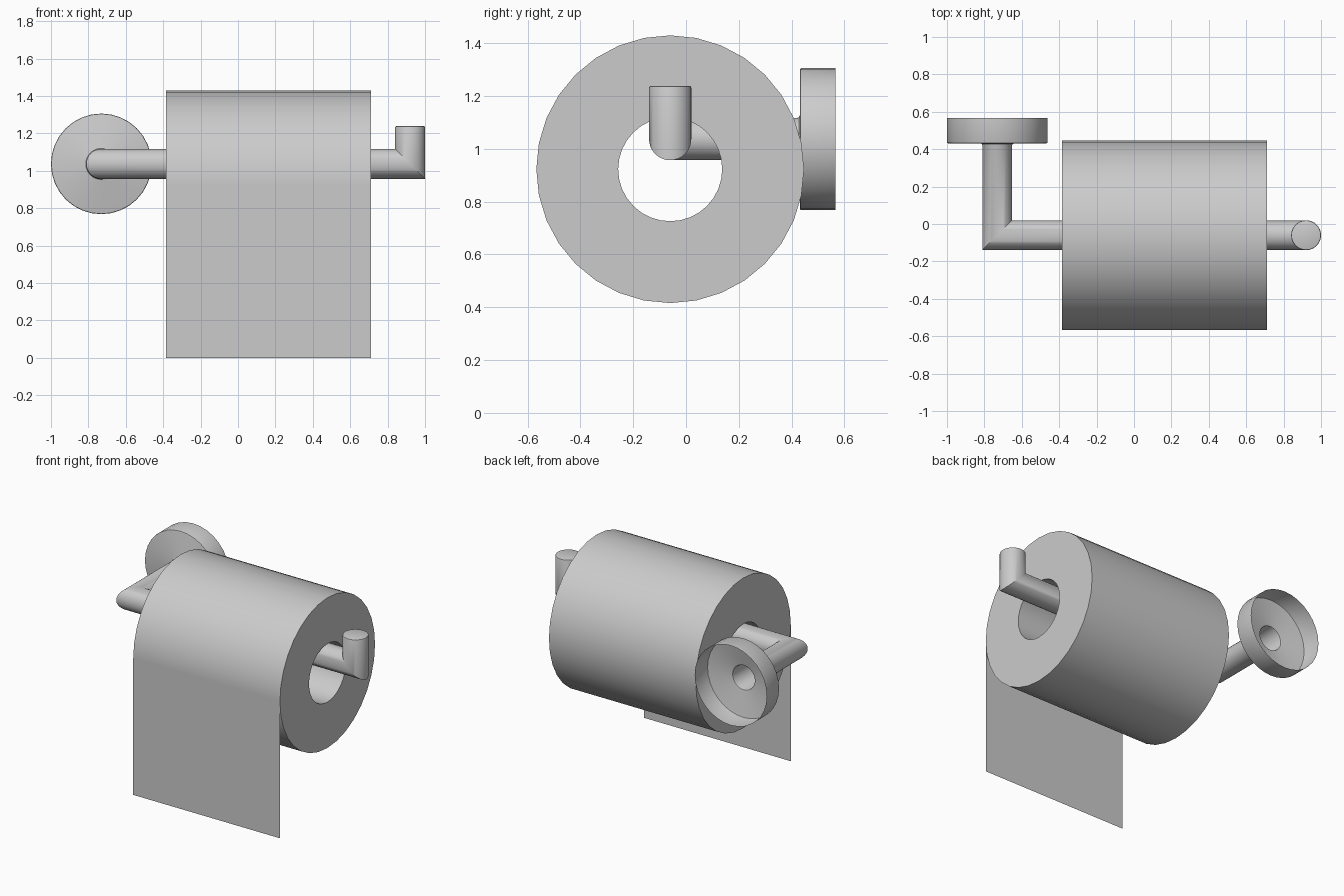
import bpy, bmesh, math
from mathutils import Vector

if "Cube" in bpy.data.objects:
    bpy.data.objects.remove(bpy.data.objects["Cube"])

SIDES = 32
X0, X1 = -0.385, 0.71           # paper width
Y, ROD_Z, ROLL_Z = -0.06, 1.037, 0.923
ARM_X, TIP_X = -0.731, 0.92


def ring(origin, u, v, r):
    """Circle of points around origin, spanned by u and v (skewed at mitres)."""
    o, u, v = Vector(origin), Vector(u), Vector(v)
    return [o + r * (math.cos(a) * u + math.sin(a) * v)
            for a in (2 * math.pi * i / SIDES for i in range(SIDES))]


def loft(name, rings, cap_end=False, closed=False, angle=30):
    """Skin a sequence of rings with quads."""
    bm = bmesh.new()
    loops = [[bm.verts.new(p) for p in r] for r in rings]
    pairs = list(zip(loops, loops[1:]))
    if closed:
        pairs.append((loops[-1], loops[0]))
    for a, b in pairs:
        for i in range(SIDES):
            j = (i + 1) % SIDES
            bm.faces.new((a[i], a[j], b[j], b[i]))
    if cap_end:
        bm.faces.new(loops[-1])
    bmesh.ops.recalc_face_normals(bm, faces=bm.faces)
    return finish(name, bm, angle)


def finish(name, bm, angle=30):
    me = bpy.data.meshes.new(name)
    bm.to_mesh(me)
    bm.free()
    ob = bpy.data.objects.new(name, me)
    bpy.context.collection.objects.link(ob)
    bpy.ops.object.select_all(action='DESELECT')
    ob.select_set(True)
    bpy.context.view_layer.objects.active = ob
    bpy.ops.object.shade_smooth_by_angle(angle=math.radians(angle))
    return ob


# Holder: hollow wall cup, arm, mitred rod and upturned tip in one skin
EX, EY, EZ = (1, 0, 0), (0, 1, 0), (0, 0, 1)
cup_profile = [(0.567, 0.269), (0.438, 0.269), (0.433, 0.267), (0.431, 0.262),
               (0.431, 0.090), (0.428, 0.083), (0.421, 0.080)]
rings = [ring((ARM_X, y, ROD_Z), EX, EZ, r) for y, r in cup_profile]
rings.append(ring((ARM_X, Y, ROD_Z), (1, 1, 0), EZ, 0.08))
rings.append(ring((TIP_X, Y, ROD_Z), EY, (-1, 0, 1), 0.08))
for z, r in [(1.232, 0.08), (1.237, 0.078), (1.239, 0.073)]:
    rings.append(ring((TIP_X, Y, z), EY, (-1, 0, 0), r))
loft("holder", rings, cap_end=True)

# Paper roll: closed tube with a wide core hole
R_OUT, R_IN = 0.507, 0.197
loft("paper_roll", [ring((x, Y, ROLL_Z), EY, EZ, r) for x, r in
                    [(X0, R_OUT), (X1, R_OUT), (X1, R_IN), (X0, R_IN)]],
     closed=True)

# Hanging sheet: single flat face from the front of the roll
bm = bmesh.new()
front = Y - R_OUT
bm.faces.new([bm.verts.new((x, front, z)) for x, z in
              [(X0, 0), (X1, 0), (X1, ROLL_Z), (X0, ROLL_Z)]])
finish("hanging_sheet", bm)
